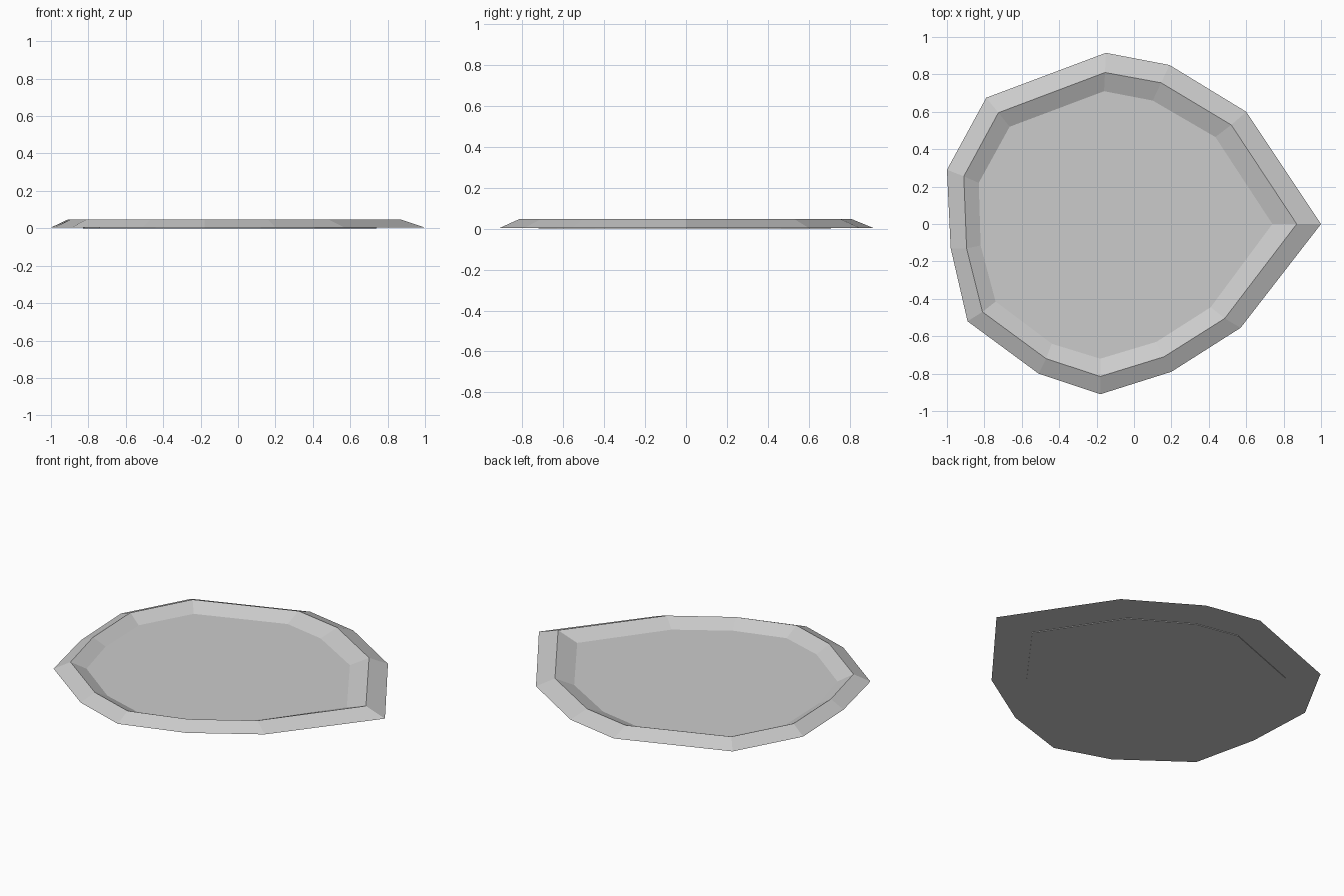
import bpy
import bmesh

cube = bpy.data.objects.get("Cube")
if cube:
    bpy.data.objects.remove(cube, do_unlink=True)

grey = bpy.data.materials.new("plain grey")
grey.use_nodes = True
COLOUR = (0.6, 0.6, 0.6, 1)
grey.diffuse_color = COLOUR
grey.node_tree.nodes["Principled BSDF"].inputs["Base Color"].default_value = COLOUR

# Irregular outlines: foot of the bank, crest, and edge of the floor
FOOT = [(1, 0), (.60, .60), (.19, .85), (-.15, .915), (-.79, .675), (-1, .29),
        (-.98, -.13), (-.89, -.52), (-.51, -.80), (-.18, -.91), (.20, -.79), (.57, -.555)]
CREST = [(.87, 0), (.52, .53), (.145, .755), (-.155, .81), (-.725, .595), (-.91, .255),
         (-.895, -.13), (-.81, -.47), (-.47, -.72), (-.18, -.815), (.16, -.71), (.485, -.505)]
EDGE = [(.74, 0), (.435, .465), (.10, .66), (-.16, .71), (-.665, .52), (-.83, .22),
        (-.82, -.115), (-.74, -.415), (-.44, -.64), (-.18, -.72), (.12, -.63), (.41, -.445)]
BASE, TOP = 0.004, 0.047


def loft(name, loops, closed=False):
    """Bridge (outline, height) loops; close into a ring or cap both ends."""
    bm = bmesh.new()
    rings = [[bm.verts.new((x, y, z)) for x, y in pts] for pts, z in loops]
    pairs = list(zip(rings, rings[1:]))
    if closed:
        pairs.append((rings[-1], rings[0]))
    else:
        bm.faces.new(rings[0])
        bm.faces.new(rings[-1])
    for a, b in pairs:
        for i in range(len(a)):
            j = (i + 1) % len(a)
            bm.faces.new((a[i], a[j], b[j], b[i]))
    bmesh.ops.recalc_face_normals(bm, faces=bm.faces)
    mesh = bpy.data.meshes.new(name)
    bm.to_mesh(mesh)
    bm.free()
    mesh.materials.append(grey)
    obj = bpy.data.objects.new(name, mesh)
    bpy.context.collection.objects.link(obj)
    return obj


# Raised bank around the basin, and the thin floor inside it
loft("raised_bank", [(FOOT, BASE), (CREST, TOP), (EDGE, BASE)], closed=True)
loft("basin_floor", [(EDGE, 0), (EDGE, BASE)])
